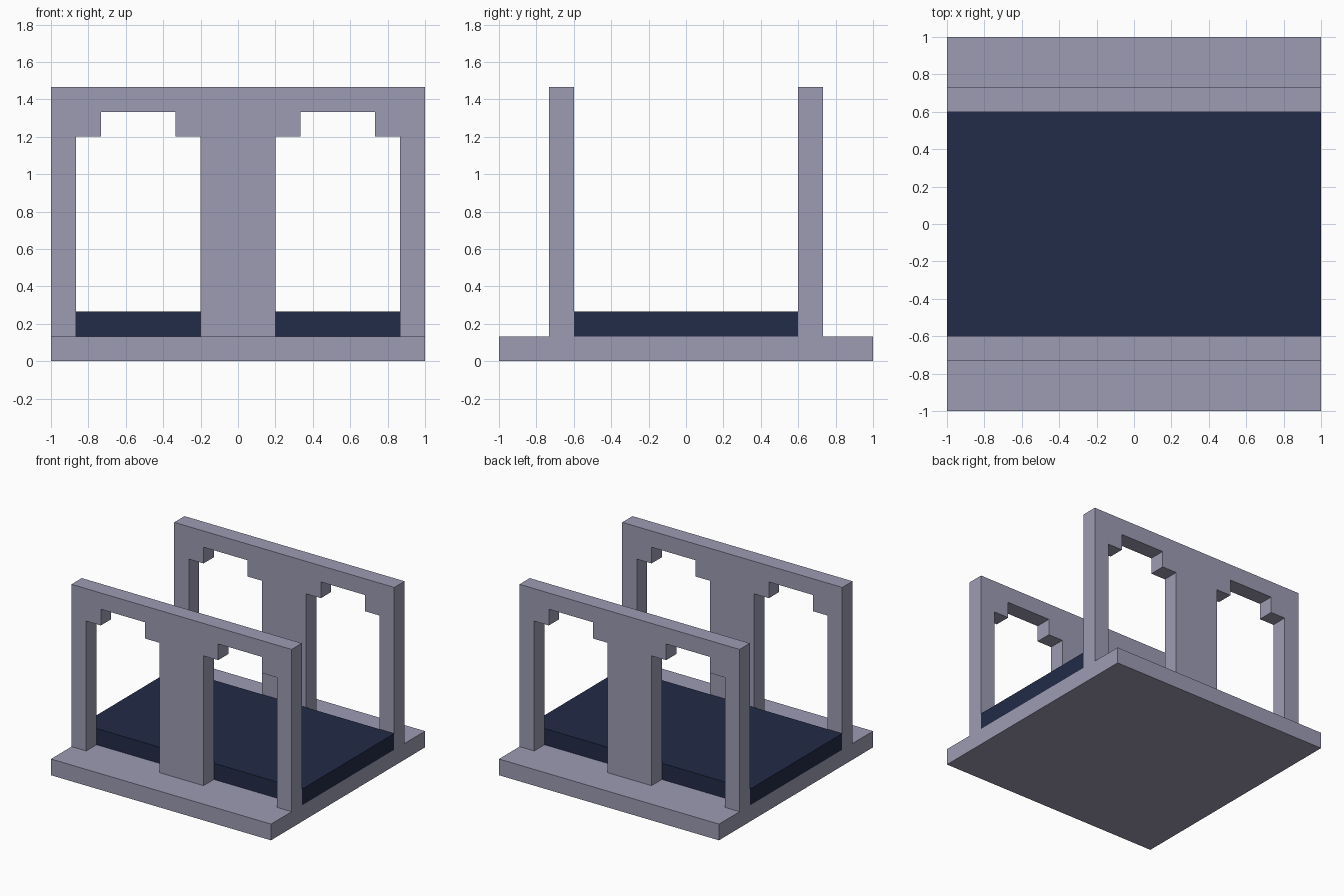
import bpy
import bmesh

U = 2 / 15  # building module: wall thickness and step size

default = bpy.data.objects.get("Cube")
if default:
    bpy.data.objects.remove(default, do_unlink=True)


def make_material(name, rgb):
    mat = bpy.data.materials.new(name)
    mat.use_nodes = True
    mat.diffuse_color = (*rgb, 1)
    mat.node_tree.nodes["Principled BSDF"].inputs["Base Color"].default_value = (*rgb, 1)
    return mat


def extrude_profile(name, profile, y0, y1, mat):
    """Extrude an x-z outline from y0 to y1."""
    bm = bmesh.new()
    face = bm.faces.new([bm.verts.new((x, y0, z)) for x, z in profile])
    result = bmesh.ops.extrude_face_region(bm, geom=[face], use_keep_orig=True)
    verts = [g for g in result["geom"] if isinstance(g, bmesh.types.BMVert)]
    bmesh.ops.translate(bm, verts=verts, vec=(0, y1 - y0, 0))
    bmesh.ops.recalc_face_normals(bm, faces=bm.faces)
    mesh = bpy.data.meshes.new(name)
    bm.to_mesh(mesh)
    bm.free()
    mesh.materials.append(mat)
    obj = bpy.data.objects.new(name, mesh)
    bpy.context.collection.objects.link(obj)
    return obj


def rectangle(z0, z1):
    return [(-1, z0), (1, z0), (1, z1), (-1, z1)]


stone = make_material("grey lavender stone", (0.337, 0.332, 0.456))
navy = make_material("dark navy", (0.016, 0.025, 0.065))

# Base slab and the raised deck between the walls
extrude_profile("base", rectangle(0, U), -1, 1, stone)
extrude_profile("deck", rectangle(U, 2 * U), -0.6, 0.6, navy)

# Half wall outline: central pier, stepped arch opening, outer post
half = [(0.2, U), (0.2, 9 * U), (0.2 + U, 9 * U), (0.2 + U, 10 * U),
        (1 - 2 * U, 10 * U), (1 - 2 * U, 9 * U), (1 - U, 9 * U), (1 - U, U),
        (1, U), (1, 11 * U)]
outline = half + [(-x, z) for x, z in reversed(half)]

# Matching arcade walls at front and back
for name, side in (("front_wall", -1), ("back_wall", 1)):
    extrude_profile(name, outline, side * 0.6, side * (0.6 + U), stone)
